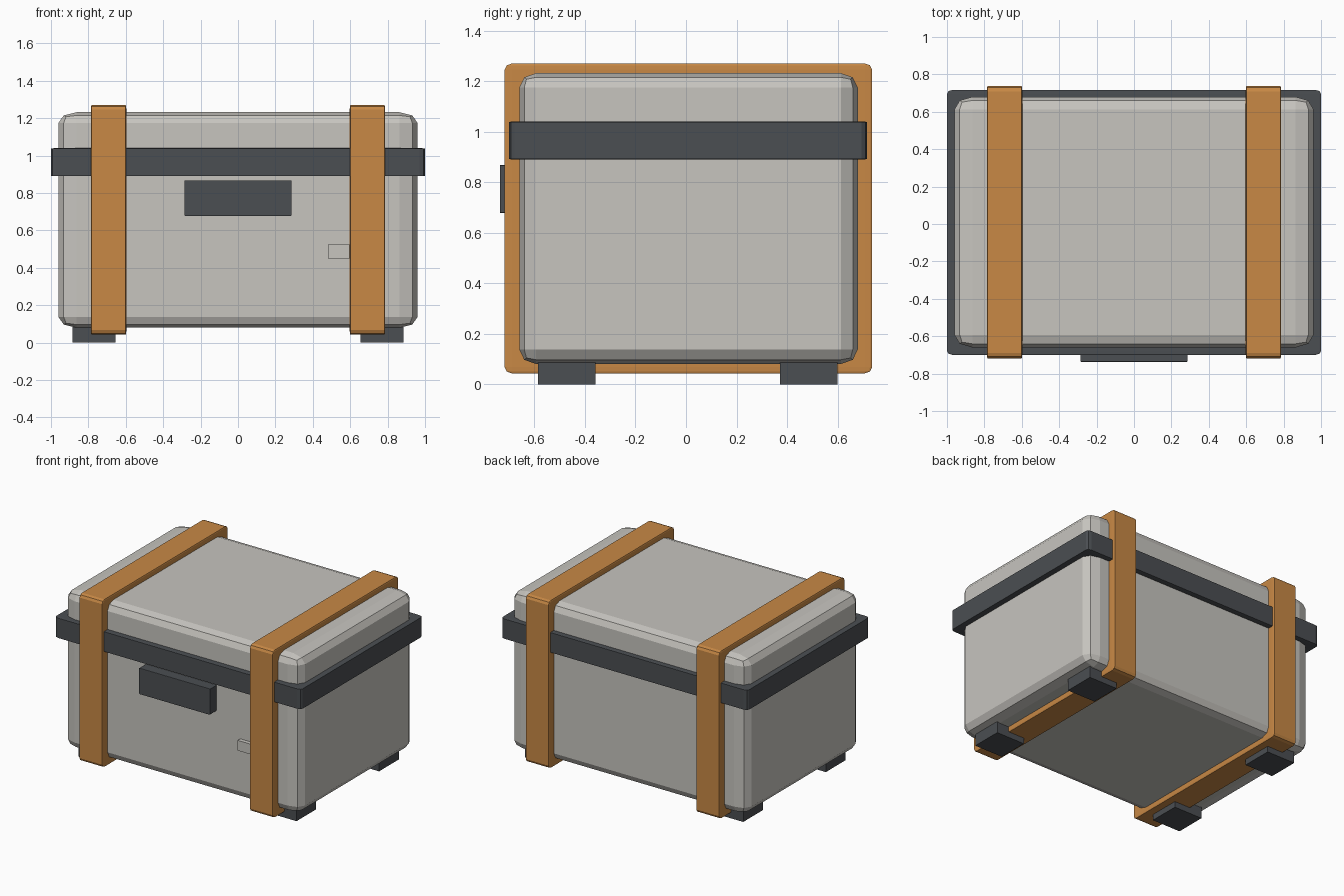
import bpy
import bmesh

if "Cube" in bpy.data.objects:
    bpy.data.objects.remove(bpy.data.objects["Cube"])


def material(name, rgb):
    m = bpy.data.materials.new(name)
    m.diffuse_color = (*rgb, 1)
    m.use_nodes = True
    m.node_tree.nodes["Principled BSDF"].inputs["Base Color"].default_value = m.diffuse_color
    return m


GREY = material("warm_grey", (0.57, 0.555, 0.52))
ORANGE = material("orange", (0.58, 0.25, 0.06))
DARK = material("charcoal", (0.070, 0.077, 0.085))


def box(name, mat, x, y, z, bevel=0.0, segments=2):
    """Box spanning the given ranges; bevel is a fraction of each half size."""
    bm = bmesh.new()
    bmesh.ops.create_cube(bm, size=2)
    if bevel:
        bmesh.ops.bevel(bm, geom=bm.edges[:], offset=bevel, segments=segments,
                        profile=0.5, affect='EDGES')
    for v in bm.verts:
        for i, (lo, hi) in enumerate((x, y, z)):
            v.co[i] = (lo + hi) / 2 + v.co[i] * (hi - lo) / 2
    mesh = bpy.data.meshes.new(name)
    bm.to_mesh(mesh)
    bm.free()
    mesh.materials.append(mat)
    obj = bpy.data.objects.new(name, mesh)
    bpy.context.collection.objects.link(obj)
    return obj


# Main case and the band at the lid seam
box("case_body", GREY, (-0.96, 0.96), (-0.66, 0.68), (0.08, 1.232), 0.1)
box("lid_band", DARK, (-1, 1), (-0.70, 0.717), (0.89, 1.04), 0.03)

# Front latch and the small tab tucked under the strap
box("front_latch", DARK, (-0.287, 0.287), (-0.737, -0.65), (0.678, 0.868), 0.02, 1)
box("front_tab", GREY, (0.48, 0.72), (-0.69, -0.64), (0.45, 0.525))

# Wrapping straps and feet on both sides
for side, s in (("left", -1), ("right", 1)):
    box(f"{side}_strap", ORANGE, sorted((s * 0.597, s * 0.787)),
        (-0.718, 0.737), (0.043, 1.27), 0.04)
    for end, y in (("front", (-0.585, -0.358)), ("back", (0.372, 0.60))):
        box(f"{end}_{side}_foot", DARK, sorted((s * 0.655, s * 0.885)), y, (0, 0.1))
